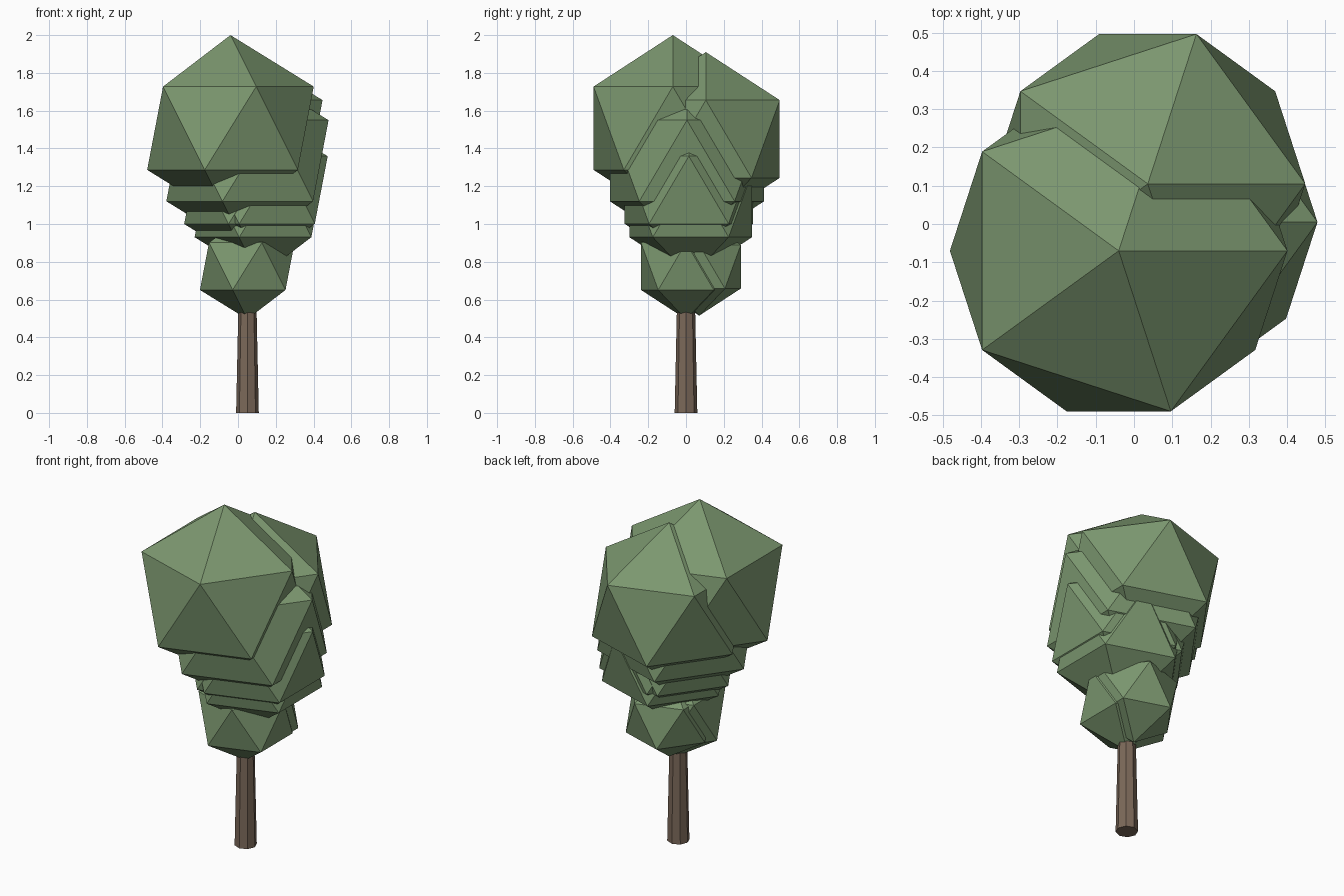
import bpy

if "Cube" in bpy.data.objects:
    bpy.data.objects.remove(bpy.data.objects["Cube"])


def material(name, rgb):
    m = bpy.data.materials.new(name)
    m.diffuse_color = (*rgb, 1)
    m.use_nodes = True
    m.node_tree.nodes["Principled BSDF"].inputs["Base Color"].default_value = m.diffuse_color
    return m


leaf = material("leaf_green", (0.20, 0.31, 0.16))
bark = material("bark_brown", (0.20, 0.14, 0.10))

# Trunk: slightly tapered, buried in the lowest foliage
bpy.ops.mesh.primitive_cone_add(vertices=8, radius1=0.06, radius2=0.044,
                                depth=0.75, location=(0.05, 0, 0.375))
trunk = bpy.context.object
trunk.name = "trunk"
trunk.data.materials.append(bark)

# Foliage: overlapping icosahedra (x, y, z, radius), top to bottom
clumps = [
    (-0.04, -0.07, 1.507, 0.493),
    (0.036, 0.105, 1.450, 0.460),
    (0.050, 0.005, 1.335, 0.480),
    (0.117, 0.015, 1.180, 0.400),
    (0.055, 0.015, 1.170, 0.380),
    (0.112, 0.025, 1.101, 0.382),
    (0.049, 0.000, 0.776, 0.280),
    (0.060, 0.070, 0.774, 0.259),
]
for i, (x, y, z, r) in enumerate(clumps, 1):
    bpy.ops.mesh.primitive_ico_sphere_add(subdivisions=1, radius=r, location=(x, y, z))
    clump = bpy.context.object
    clump.name = f"foliage_clump_{i}"
    clump.data.materials.append(leaf)
